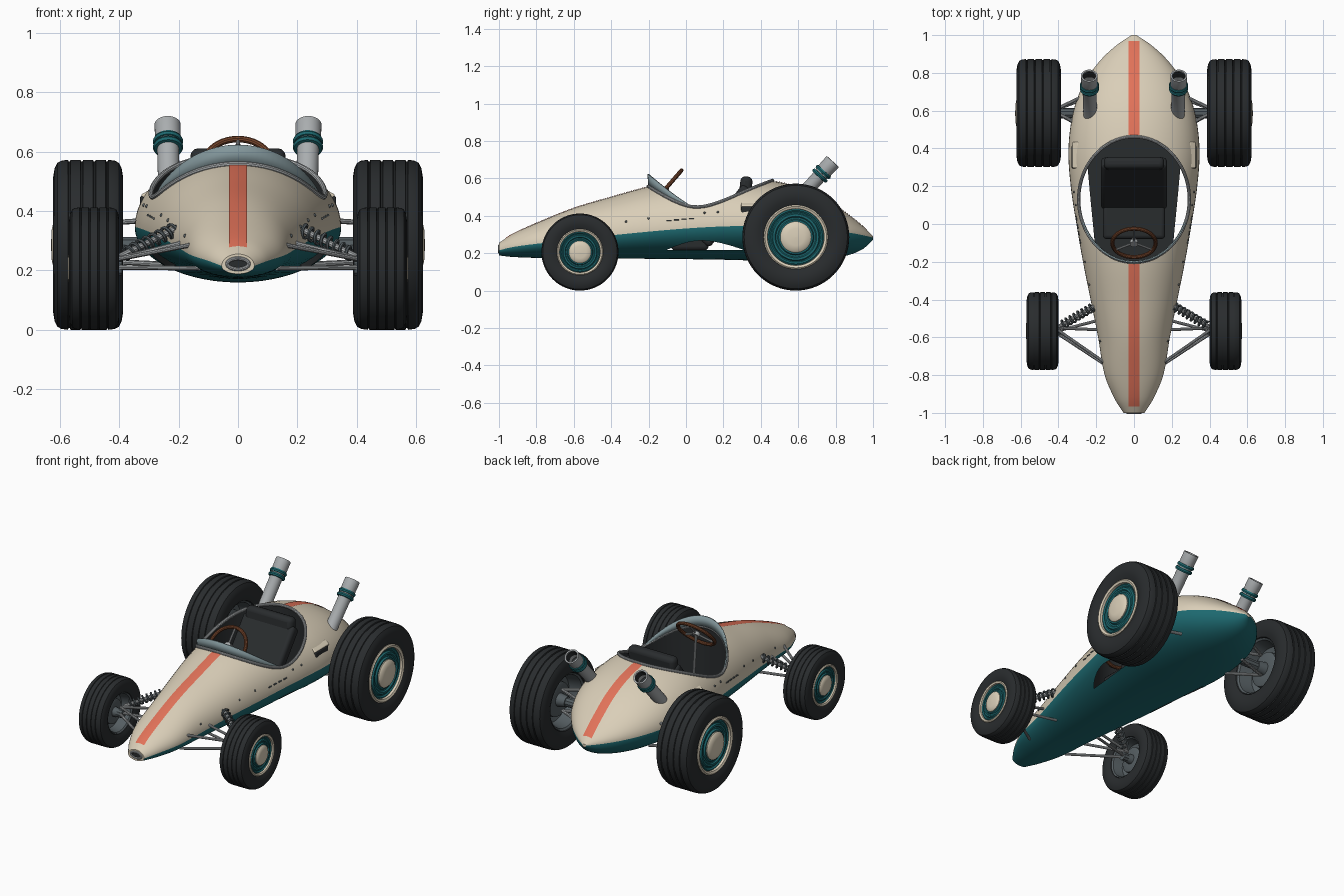
import bpy, bmesh
from math import sin, cos, pi, radians, sqrt
from mathutils import Vector

if "Cube" in bpy.data.objects:
    bpy.data.objects.remove(bpy.data.objects["Cube"])

def mat(name, *rgb):
    m = bpy.data.materials.new(name)
    m.diffuse_color = (*rgb, 1)
    m.use_nodes = True
    m.node_tree.nodes["Principled BSDF"].inputs["Base Color"].default_value = m.diffuse_color
    return m

CREAM = mat("cream", .70, .62, .48)
TEAL = mat("teal", .012, .14, .16)
CORAL = mat("coral", .76, .17, .10)
BLACK = mat("black", .022, .025, .027)
METAL = mat("metal", .40, .42, .43)
DARK = mat("dark_metal", .09, .11, .12)
BROWN = mat("wood", .18, .06, .025)
GLASS = mat("glass", .22, .30, .32)

def make(name, verts, faces, *mats):
    me = bpy.data.meshes.new(name)
    me.from_pydata([tuple(v) for v in verts], [], faces)
    bm = bmesh.new()
    bm.from_mesh(me)
    bmesh.ops.recalc_face_normals(bm, faces=bm.faces)
    bm.to_mesh(me)
    bm.free()
    ob = bpy.data.objects.new(name, me)
    bpy.context.collection.objects.link(ob)
    for m in mats:
        me.materials.append(m)
    return ob

def activate(ob):
    bpy.ops.object.select_all(action='DESELECT')
    ob.select_set(True)
    bpy.context.view_layer.objects.active = ob

def tube(name, paths, r, m, closed=False, res=3):
    """Round tubes along one or more point paths, as one mesh."""
    cu = bpy.data.curves.new(name, 'CURVE')
    cu.dimensions, cu.bevel_depth, cu.bevel_resolution = '3D', r, res
    cu.use_fill_caps = not closed
    for pts in paths:
        sp = cu.splines.new('POLY')
        sp.points.add(len(pts) - 1)
        for p, q in zip(sp.points, pts):
            p.co = (*q, 1)
        sp.use_cyclic_u = closed
    ob = bpy.data.objects.new(name, cu)
    bpy.context.collection.objects.link(ob)
    cu.materials.append(m)
    activate(ob)
    bpy.ops.object.convert(target='MESH')
    return ob

def lathe(name, prof, origin, axis, m, n=48, closed=True):
    """Spin (distance along axis, radius) points around an axis."""
    q = Vector((0, 0, 1)).rotation_difference(Vector(axis).normalized())
    k = len(prof)
    vs = [Vector(origin) + q @ Vector((r * cos(2*pi*i/n), r * sin(2*pi*i/n), d))
          for i in range(n) for d, r in prof]
    fs = [(i*k + j, i*k + (j+1) % k, (i+1) % n*k + (j+1) % k, (i+1) % n*k + j)
          for i in range(n) for j in range(k if closed else k - 1)]
    return make(name, vs, fs, m)

def box(name, loc, size, m, rx=0, bevel=.02, ry=0):
    bpy.ops.mesh.primitive_cube_add(size=1, location=loc, rotation=(rx, ry, 0))
    ob = bpy.context.object
    ob.name, ob.scale = name, size
    bpy.ops.object.transform_apply(location=False, rotation=False)
    md = ob.modifiers.new("bevel", 'BEVEL')
    md.width, md.segments = bevel, 3
    ob.data.materials.append(m)
    return ob

# Body stations: y, half width, top, widest height, bottom
ST = [(-1, .055, .255, .215, .188), (-.93, .10, .30, .232, .18), (-.8, .155, .36, .25, .175),
      (-.6, .19, .44, .27, .175), (-.4, .23, .50, .295, .172), (-.2, .27, .555, .315, .17),
      (0, .305, .59, .332, .168), (.2, .335, .605, .343, .165), (.4, .347, .595, .345, .16),
      (.6, .32, .555, .34, .16), (.75, .262, .49, .327, .168), (.87, .175, .405, .31, .19),
      (.95, .088, .34, .295, .225), (1, .012, .29, .283, .272)]

def station(y):
    i = max(j for j in range(len(ST) - 1) if ST[j][0] <= y + 1e-9)
    a, b = ST[i], ST[i + 1]
    p, n = ST[max(i - 1, 0)], ST[min(i + 2, len(ST) - 1)]
    h = b[0] - a[0]
    t = (y - a[0]) / h
    out = []
    for c in range(1, 5):
        m0, m1 = (b[c]-p[c]) / (b[0]-p[0]) * h, (n[c]-a[c]) / (n[0]-a[0]) * h
        out.append((2*t**3-3*t*t+1)*a[c] + (t**3-2*t*t+t)*m0 + (3*t*t-2*t**3)*b[c] + (t**3-t*t)*m1)
    return out

def top_z(x, y):
    w, zt, zs, _ = station(y)
    return zs + (zt - zs) * sqrt(max(0, 1 - (x / w)**2))

# Body shell: cream above the widest line, teal below
N, NY = 56, 80
ys = [-cos(pi * i / NY) * .35 + (2 * i / NY - 1) * .65 for i in range(NY + 1)]
verts, faces = [], []
for y in ys:
    w, zt, zs, zb = station(y)
    for k in range(N):
        a = 2 * pi * k / N
        verts.append((w * cos(a), y, zs + sin(a) * ((zt - zs) if k <= N/2 else (zs - zb))))
for i in range(NY):
    faces += [(i*N+k, i*N+(k+1) % N, (i+1)*N+(k+1) % N, (i+1)*N+k) for k in range(N)]
faces += [tuple(range(N)), tuple(range(NY*N, NY*N+N))]
body = make("body", verts, faces, CREAM, TEAL, BLACK)
for i, p in enumerate(body.data.polygons):
    p.material_index = 1 if i < NY*N and i % N >= N/2 else 0

# Cockpit opening cut straight down to the floor
CY, RX, RY = .13, .293, .332
E = 96
ring = [(RX * cos(2*pi*i/E), CY + RY * sin(2*pi*i/E)) for i in range(E)]
cutter = make("cockpit_cutter", [(x, y, z) for z in (.217, 1) for x, y in ring],
              [(i, (i+1) % E, (i+1) % E + E, i + E) for i in range(E)] + [tuple(range(E)), tuple(range(E, 2*E))])
cutter.hide_render = True
md = body.modifiers.new("cockpit", 'BOOLEAN')
md.operation, md.solver, md.object = 'DIFFERENCE', 'EXACT', cutter
activate(body)
bpy.ops.object.modifier_apply(modifier="cockpit")
bpy.data.objects.remove(cutter)
for p in body.data.polygons:
    c = p.center
    if c.z > .2165 and (c.x / RX)**2 + ((c.y - CY) / RY)**2 < 1.0005:
        p.material_index = 2

# Cockpit rim and windscreen
tube("cockpit_rim", [[(x, y, top_z(x, y) + .003) for x, y in ring]], .009, METAL, True)
sv = []
for i in range(41):
    a = radians(-72 + 144 * i / 40)
    x, y = RX * sin(a), CY - RY * cos(a)
    z = top_z(x, y)
    h = .068 * max(0, cos(a * 90 / 72))**.6
    sv += [(x, y, z), (x * 1.0, y - .004, z + h)]
screen = make("windscreen", sv, [(2*i, 2*i+2, 2*i+3, 2*i+1) for i in range(40)], GLASS)
screen.modifiers.new("solid", 'SOLIDIFY').thickness = .008

# Centre stripe on nose and tail
for name, y0, y1 in (("nose_stripe", -.965, -.212), ("tail_stripe", .47, .968)):
    n, xs = 30, (-.03, -.015, 0, .015, .03)
    yy = [y0 + (y1 - y0) * i / n for i in range(n + 1)]
    make(name, [(x, y, top_z(x, y) + .003) for y in yy for x in xs],
         [(i*5+j, i*5+j+1, i*5+j+6, i*5+j+5) for i in range(n) for j in range(4)], CORAL)

# Nose intake
oval = [(.036 * cos(2*pi*i/32), -.998, .222 + .018 * sin(2*pi*i/32)) for i in range(32)]
tube("intake_ring", [oval], .007, METAL, True)
make("intake_mouth", [(x, -1.001, z) for x, _, z in oval], [tuple(range(32))], BLACK)

# Seat and tub
box("seat_cushion", (0, .02, .255), (.33, .20, .08), BLACK)
box("seat_back", (0, .215, .40), (.35, .07, .38), BLACK, radians(-38))
box("headrest", (0, .32, .555), (.32, .065, .11), BLACK, radians(-6), .025)

# Steering wheel: rim, spokes, hub, column
SC = Vector((0, -.10, .555))
up, side, nrm = Vector((0, .655, .755)), Vector((1, 0, 0)), Vector((0, .755, -.655))
tube("steering_wheel", [[SC + .115 * (side * cos(2*pi*i/40) + up * sin(2*pi*i/40)) for i in range(40)]], .011, BROWN, True)
tube("steering_spokes", [[SC, SC + .11 * (side * cos(a) + up * sin(a))]
                         for a in (pi/2, pi*7/6, pi*11/6)], .006, METAL)
lathe("steering_hub", [(-.01, 0), (-.01, .022), (.01, .022), (.01, 0)], SC, nrm, METAL, 24, False)
tube("steering_column", [[SC, (0, -.07, .23)]], .008, METAL)

def wheel(name, s, x0, x1, y, R):
    o, ax, h = (s * (x0 + x1) / 2, y, R), (s, 0, 0), (x1 - x0) / 2
    sh = [(.72, .57), (.88, .60), (.98, .70), (1, .80), (.96, .90), (.88, .965), (.76, .99)]
    tread = [(g + d, r) for g in (-.54, -.18, .18, .54) for d, r in ((-.04, 1), (-.02, .982), (.02, .982), (.04, 1))]
    tyre = [(-a, r) for a, r in sh] + tread + sh[::-1]
    sc = lambda pr: [(a * h, r * R) for a, r in pr]
    lathe(name + "_tyre", sc(tyre), o, ax, BLACK, 64)
    lathe(name + "_rim_ring", sc([(.6, .59), (.92, .60), (.97, .575), (.92, .53), (.6, .52)]), o, ax, CREAM)
    lathe(name + "_disc", sc([(.5, .54), (.78, .535), (.84, .50), (.78, .47), (.78, .45), (.86, .43), (.86, .39),
                              (.8, .37), (.8, .34), (.88, .32), (.88, .26), (.5, .26)]), o, ax, TEAL)
    lathe(name + "_hubcap", sc([(.6, .29), (.93, .29), (1.0, .26), (1.05, .16), (1.06, 0)]), o, ax, CREAM, closed=False)
    # dished inner face and brake drum
    lathe(name + "_inner_dish", sc([(.62, .58), (-.76, .60), (-.84, .58), (-.78, .55), (-.1, .50), (0, .38),
                                    (-.35, .36), (-.40, .32), (-.40, .14), (-.85, .11), (-.88, 0)]), o, ax, DARK, closed=False)

for s, tag in ((-1, "left"), (1, "right")):
    wheel(tag + "_front_wheel", s, .40, .568, -.567, .206)
    wheel(tag + "_rear_wheel", s, .387, .622, .587, .286)
    P = lambda x, y, z: Vector((s * x, y, z))

    # Front wishbones and axle stub
    tube(tag + "_front_arms", [[P(.42, -.55, .235), P(.16, -.73, .285)], [P(.42, -.55, .235), P(.18, -.56, .295)],
                               [P(.42, -.57, .21), P(.13, -.76, .207)], [P(.42, -.57, .21), P(.15, -.50, .207)]], .008, METAL)
    tube(tag + "_front_axle", [[P(.39, -.567, .206), P(.47, -.567, .206)]], .025, DARK)

    # Front damper with coil spring
    a, b = P(.40, -.545, .245), P(.20, -.43, .345)
    tube(tag + "_damper", [[a, b]], .011, METAL)
    d = (b - a).normalized()
    u = d.cross(Vector((0, 0, 1))).normalized()
    v = d.cross(u)
    coil = [a.lerp(b, .08 + .84*i/96) + .021 * (u * cos(2*pi*i/12) + v * sin(2*pi*i/12)) for i in range(97)]
    tube(tag + "_spring", [coil], .006, DARK, res=1)

    # Rear axle and arms
    tube(tag + "_rear_axle", [[P(.25, .587, .286), P(.47, .587, .286)]], .028, DARK)
    tube(tag + "_rear_arms", [[P(.43, .60, .36), P(.26, .68, .37)], [P(.43, .60, .36), P(.28, .52, .37)],
                              [P(.43, .60, .23), P(.22, .68, .22)], [P(.43, .60, .23), P(.25, .50, .22)]], .009, METAL)

    # Exhaust stack with two clamp bands
    base, ax = P(.232, .57, .455), P(.005, .215, .235)
    L = ax.length
    lathe(tag + "_exhaust", [(0, .036), (L*.70, .037), (L*.74, .043), (L, .044), (L, .035), (L*.72, .032), (L*.72, 0)],
          base, ax, METAL, 32, False)
    lathe(tag + "_exhaust_bore", [(L*.76, 0), (L*.76, .034), (L*.98, .0355), (L*.98, .034), (L*.77, .033), (L*.77, 0)],
          base, ax, BLACK, 32, False)
    for k, t in enumerate((.68, .76)):
        lathe(f"{tag}_exhaust_band_{k}", [(L*t-.010, .036), (L*t-.009, .047), (L*t, .051), (L*t+.009, .047), (L*t+.010, .036)],
              base, ax, TEAL, 32)

    # Side air scoop: dark mouth under a cream lip
    box(tag + "_scoop_mouth", P(.312, .355, .428), (.036, .12, .045), BLACK, bevel=.006)
    box(tag + "_scoop_lip", P(.306, .365, .457), (.040, .14, .016), CREAM, bevel=.006, ry=s*radians(30))

    # Body fasteners and louvre slits
    for k, y in enumerate((-.62, -.45, -.32, -.2, .1, .17)):
        w, zt, zs, _ = station(y)
        p = P(w * cos(.3), y, zs + (zt - zs) * sin(.3))
        bpy.ops.mesh.primitive_uv_sphere_add(segments=10, ring_count=6, radius=.006, location=p)
        bpy.context.object.name = f"{tag}_fastener_{k}"
        bpy.context.object.data.materials.append(DARK)
    slits = []
    for y in (-.09, -.05, -.01, .03):
        w, zt, zs, _ = station(y)
        slits.append([P(w * cos(.2), y + e, zs + (zt - zs) * sin(.2)) for e in (-.013, .013)])
    tube(tag + "_louvres", slits, .004, DARK, res=1)

# Smooth shading with crisp edges
bpy.ops.object.select_all(action='SELECT')
bpy.context.view_layer.objects.active = body
bpy.ops.object.shade_smooth_by_angle(angle=radians(35))
